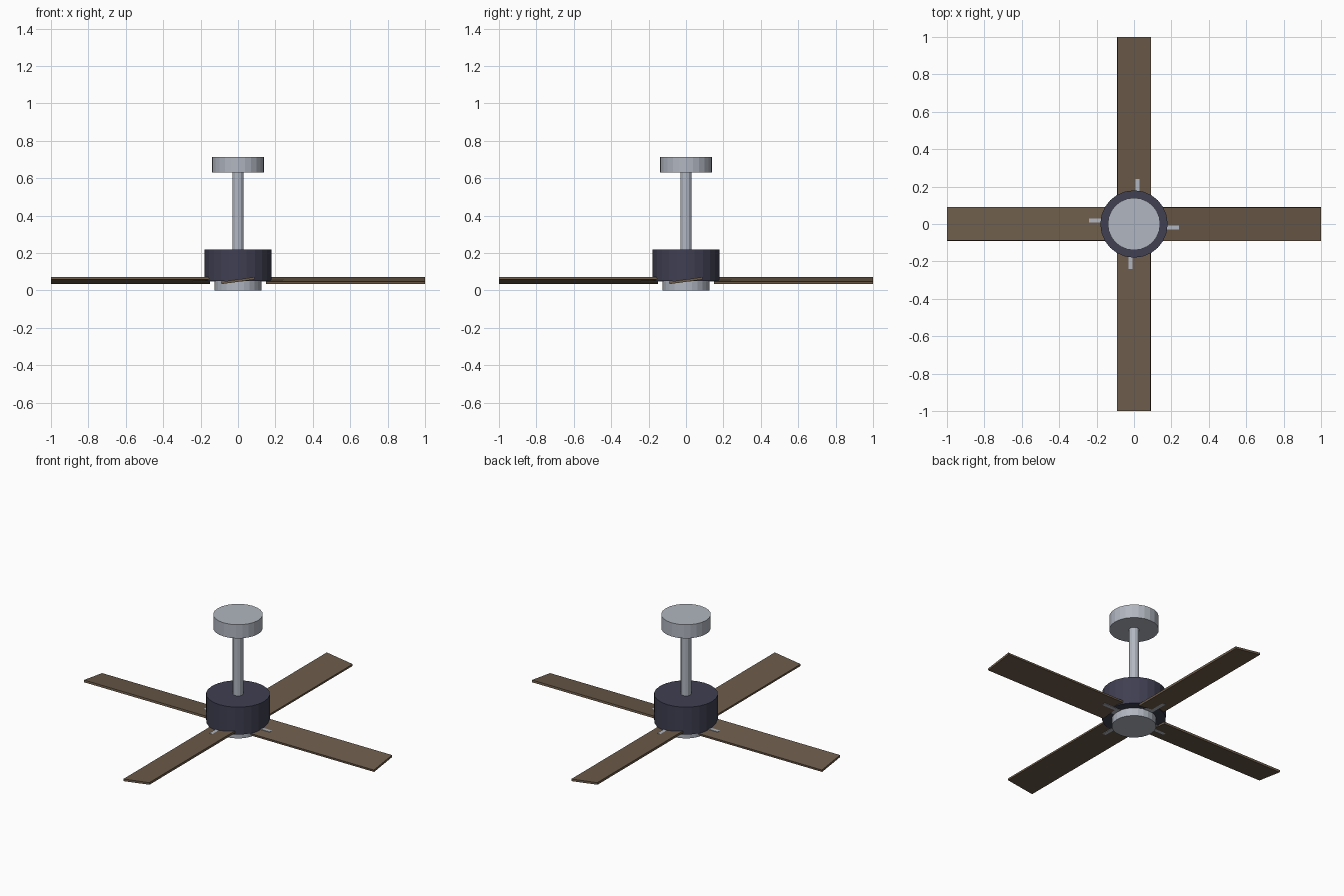
import bpy
import math
from mathutils import Matrix

cube = bpy.data.objects.get("Cube")
if cube:
    bpy.data.objects.remove(cube, do_unlink=True)


def material(name, colour):
    m = bpy.data.materials.new(name)
    m.use_nodes = True
    m.diffuse_color = (*colour, 1)
    m.node_tree.nodes["Principled BSDF"].inputs["Base Color"].default_value = (*colour, 1)
    return m


metal = material("brushed metal", (0.44, 0.47, 0.53))
housing = material("dark housing", (0.05, 0.05, 0.085))
wood = material("brown wood", (0.15, 0.105, 0.068))


def cylinder(name, radius, bottom, top, sides, mat):
    bpy.ops.mesh.primitive_cylinder_add(vertices=sides, radius=radius, depth=top - bottom,
                                        location=(0, 0, (bottom + top) / 2))
    ob = bpy.context.object
    ob.name = name
    ob.data.materials.append(mat)


def arm(name, inner, outer, width, thickness, z, pitch, turn, mat):
    # Radial slab, pitched about its length and then turned about the hub
    bpy.ops.mesh.primitive_cube_add(size=1)
    ob = bpy.context.object
    ob.name = name
    ob.data.transform(Matrix.Diagonal((outer - inner, width, thickness, 1)))
    ob.matrix_world = (Matrix.Rotation(turn, 4, "Z")
                       @ Matrix.Translation(((inner + outer) / 2, 0, z))
                       @ Matrix.Rotation(pitch, 4, "X"))
    ob.data.materials.append(mat)


# Mount, rod, motor and lower cap
cylinder("ceiling_canopy", 0.14, 0.63, 0.715, 24, metal)
cylinder("down_rod", 0.03, 0.2, 0.65, 12, metal)
cylinder("motor_housing", 0.18, 0.05, 0.22, 24, housing)
cylinder("lower_cap", 0.125, 0, 0.055, 24, metal)

# Four pitched blades with flat brackets
for i, side in enumerate(("left", "back", "right", "front")):
    turn = i * math.pi / 2
    arm(side + "_blade", 0.15, 1.0, 0.18, 0.013, 0.053, math.radians(8), turn, wood)
    arm(side + "_bracket", 0.1, 0.24, 0.06, 0.011, 0.053, 0, turn, metal)
